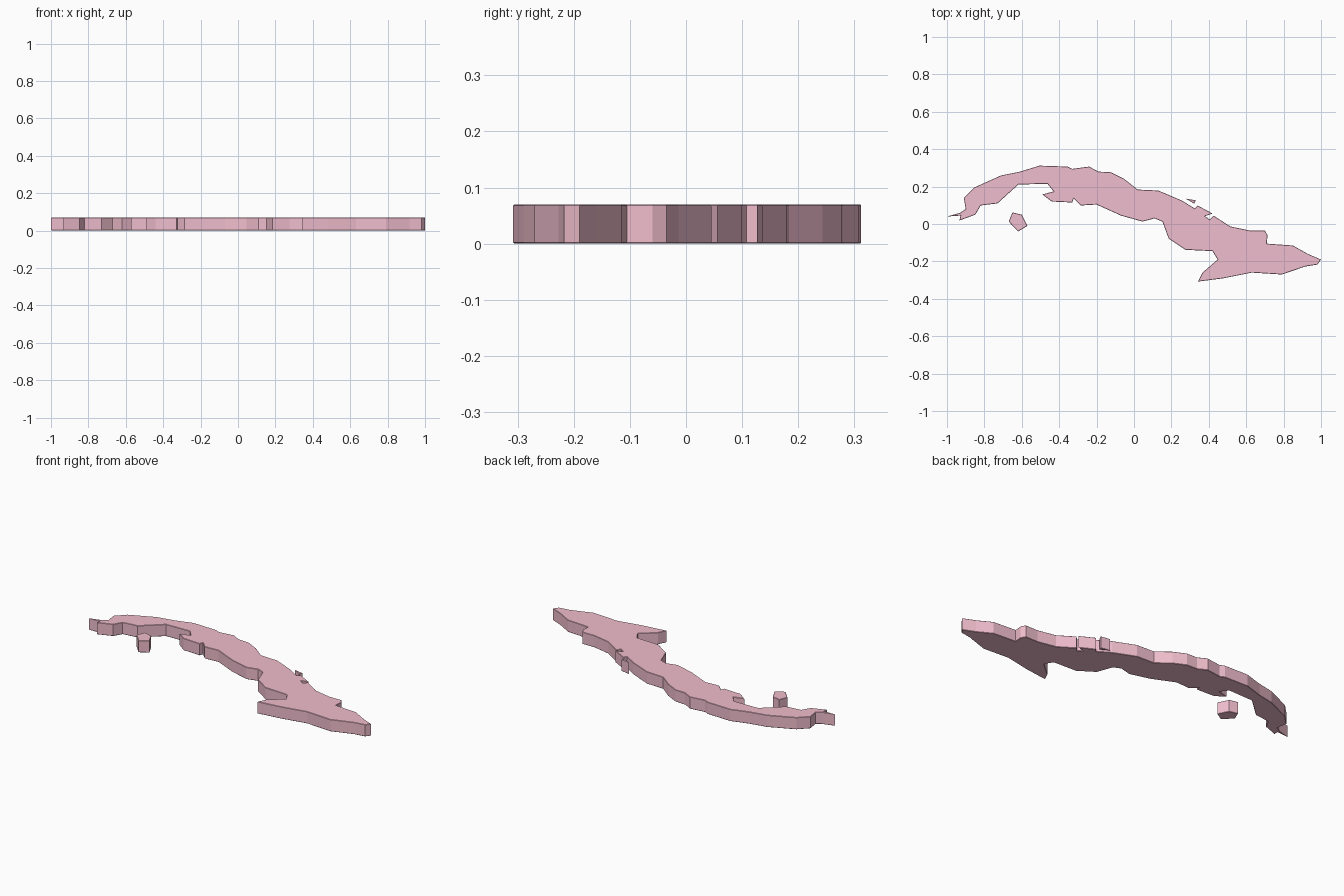
import bpy

HEIGHT = 0.07
BEVEL = 0.002

pink = bpy.data.materials.new("pink")
pink.diffuse_color = (0.87, 0.51, 0.61, 1)


def slab(name, outline):
    """Extrude a closed outline into a flat slab with a fine edge chamfer."""
    curve = bpy.data.curves.new(name, 'CURVE')
    curve.dimensions = '2D'
    curve.fill_mode = 'BOTH'
    curve.extrude = HEIGHT / 2 - BEVEL
    curve.bevel_depth = BEVEL
    curve.bevel_resolution = 0
    curve.offset = -BEVEL
    spline = curve.splines.new('POLY')
    spline.points.add(len(outline) - 1)
    for point, (x, y) in zip(spline.points, outline):
        point.co = (x, y, 0, 1)
    spline.use_cyclic_u = True
    curve.materials.append(pink)
    obj = bpy.data.objects.new(name, curve)
    bpy.context.collection.objects.link(obj)
    obj.location.z = HEIGHT / 2
    # turn into a plain flat-shaded mesh
    bpy.ops.object.select_all(action='DESELECT')
    obj.select_set(True)
    bpy.context.view_layer.objects.active = obj
    bpy.ops.object.convert(target='MESH')
    bpy.ops.object.shade_flat()


# Main island: north coast west to east, then south coast back
north_coast = [
    (-1.0, 0.04), (-0.93, 0.06), (-0.90, 0.08), (-0.91, 0.14), (-0.855, 0.195),
    (-0.71, 0.26), (-0.61, 0.28), (-0.505, 0.312), (-0.355, 0.307),
    (-0.33, 0.295), (-0.24, 0.307), (-0.19, 0.28), (-0.125, 0.277),
    (-0.055, 0.243), (0.02, 0.184), (0.13, 0.179), (0.255, 0.126),
    (0.325, 0.083), (0.34, 0.099), (0.42, 0.056), (0.38, 0.042),
    (0.405, 0.024), (0.425, 0.045), (0.515, -0.013), (0.62, -0.035),
    (0.70, -0.035), (0.714, -0.06), (0.71, -0.105), (0.85, -0.115),
    (0.93, -0.16), (1.0, -0.19)]
south_coast = [
    (0.98, -0.217), (0.917, -0.227), (0.79, -0.27), (0.63, -0.26),
    (0.48, -0.29), (0.342, -0.308), (0.366, -0.26), (0.447, -0.19),
    (0.42, -0.145), (0.275, -0.138), (0.185, -0.078), (0.152, 0.013),
    (0.11, 0.03), (0.045, 0.013), (-0.07, 0.045), (-0.20, 0.104),
    (-0.286, 0.099), (-0.323, 0.136), (-0.33, 0.115), (-0.44, 0.12),
    (-0.49, 0.158), (-0.43, 0.174), (-0.463, 0.215), (-0.618, 0.211),
    (-0.73, 0.11), (-0.82, 0.099), (-0.848, 0.05), (-0.933, 0.019),
    (-0.928, 0.045)]
slab("main_island", north_coast + south_coast)

# Small island off the south coast
slab("south_islet", [(-0.65, 0.062), (-0.60, 0.05), (-0.57, -0.01),
                     (-0.62, -0.04), (-0.67, 0.013)])

# Tiny cay off the north coast
slab("north_cay", [(0.275, 0.136), (0.33, 0.127), (0.322, 0.108), (0.30, 0.122)])
